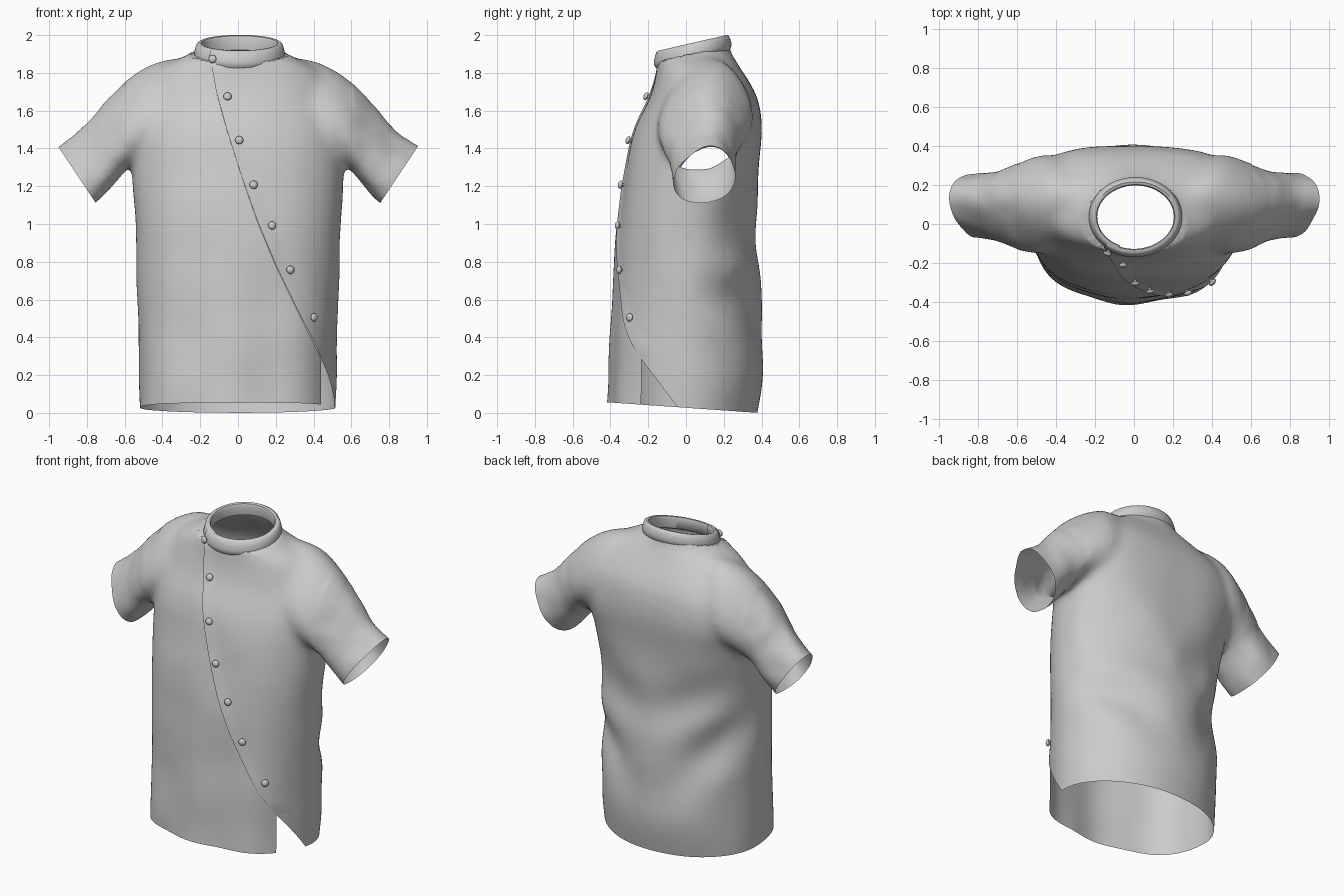
import bpy, bmesh
from math import sin, cos, pi, tau, copysign, exp, sqrt, hypot
from mathutils import Vector, noise

if "Cube" in bpy.data.objects:
    bpy.data.objects.remove(bpy.data.objects["Cube"])

def clamp(t):
    return min(1, max(0, t))

def smooth_rows(rows, steps=6):
    """Catmull-Rom through a table of parameter rows."""
    out = []
    for i in range(len(rows) - 1):
        p = [rows[max(i - 1, 0)], rows[i], rows[i + 1], rows[min(i + 2, len(rows) - 1)]]
        for k in range(steps):
            t = k / steps
            out.append([0.5 * (2 * b + (c - a) * t + (2 * a - 5 * b + 4 * c - d) * t * t
                               + (3 * b - a - 3 * c + d) * t ** 3) for a, b, c, d in zip(*p)])
    return out + [list(rows[-1])]

def loft(bm, rings):
    """Capped skin through closed rings."""
    vs = [[bm.verts.new(p) for p in r] for r in rings]
    n = len(vs[0])
    for a, b in zip(vs, vs[1:]):
        for i in range(n):
            bm.faces.new((a[i], a[(i + 1) % n], b[(i + 1) % n], b[i]))
    bm.faces.new(vs[0][::-1])
    bm.faces.new(vs[-1])

def make_object(name, bm):
    me = bpy.data.meshes.new(name)
    bm.to_mesh(me)
    ob = bpy.data.objects.new(name, me)
    bpy.context.collection.objects.link(ob)
    return ob

def shade(ob, angle=0.8):
    bpy.ops.object.select_all(action='DESELECT')
    ob.select_set(True)
    bpy.context.view_layer.objects.active = ob
    bpy.ops.object.shade_smooth_by_angle(angle=angle)

def bisect(bm, co, no, test=None, clear=False):
    """Cut the faces passing the test; optionally drop the outer side."""
    fs = [f for f in bm.faces if test is None or test(f.calc_center_median())]
    geom = set(fs)
    for f in fs:
        geom.update(f.verts)
        geom.update(f.edges)
    bmesh.ops.bisect_plane(bm, geom=list(geom), dist=1e-5, plane_co=co, plane_no=no, clear_outer=clear)

# Torso solid: z, half width, front y, back y, back squareness
torso = [(-.12, .515, -.415, .35, 2.2), (.25, .525, -.405, .41, 2.0), (.7, .535, -.38, .385, 1.8),
         (1.0, .547, -.365, .375, 1.9), (1.3, .562, -.32, .385, 2.5), (1.5, .56, -.27, .40, 3.1),
         (1.65, .53, -.2, .38, 3.0), (1.75, .49, -.165, .335, 2.6), (1.83, .41, -.152, .285, 2.3),
         (1.89, .29, -.148, .25, 2.1), (1.93, .228, -.148, .23, 2), (2.05, .21, -.148, .215, 2)]
def torso_ring(z, hw, yf, yb, nb):
    pts = []
    for i in range(72):
        c, s = cos(tau * i / 72), sin(tau * i / 72)
        e = 2 / (2.2 if s < 0 else nb)
        pts.append((hw * copysign(abs(c) ** e, c),
                    (yf + yb) / 2 + (yb - yf) / 2 * copysign(abs(s) ** e, s), z))
    return pts

# Sleeve solid: top x, top z, bottom x, bottom z, centre y, half depth
sleeve = [(.24, 1.89, .3, 1.42, .1, .17), (.42, 1.86, .45, 1.36, .11, .245), (.58, 1.765, .57, 1.305, .095, .225),
          (.72, 1.625, .64, 1.235, .095, .185), (.85, 1.485, .715, 1.14, .1, .165), (1.0, 1.39, .81, 1.06, .1, .155)]
def sleeve_ring(side, tx, tz, bx, bz, yc, yr):
    k = .25   # section narrows towards the top
    pts = []
    for i in range(40):
        c, s = cos(tau * i / 40), sin(tau * i / 40)
        pts.append((side * ((tx + bx) / 2 + (tx - bx) / 2 * c), yc + .12 * k * c + yr * (1 - k * c) * s,
                    (tz + bz) / 2 + (tz - bz) / 2 * c))
    return pts

bm = bmesh.new()
loft(bm, [torso_ring(*r) for r in smooth_rows(torso)])
for side in (1, -1):
    loft(bm, [sleeve_ring(side, *r) for r in smooth_rows(sleeve)])
bmesh.ops.recalc_face_normals(bm, faces=bm.faces)
shirt = make_object("shirt_body", bm)
bm.free()

# Fuse torso and sleeves, then relax the joins
mod = shirt.modifiers.new("fuse", 'REMESH')
mod.mode, mod.voxel_size = 'VOXEL', 0.017
bpy.context.view_layer.update()
bm = bmesh.new()
bm.from_object(shirt, bpy.context.evaluated_depsgraph_get())
shirt.modifiers.clear()
for _ in range(16):
    bmesh.ops.smooth_vert(bm, verts=bm.verts, factor=0.5, use_axis_x=True, use_axis_y=True, use_axis_z=True)

# Cloth folds: sagging swags on the back, soft vertical waves at the front hem
bm.normal_update()
moves = []
for v in bm.verts:
    x, y, z = v.co
    d = 0.008 * noise.noise(v.co * 3.5)
    inside = clamp((0.62 - abs(x)) / 0.06)
    if y > 0:
        band = exp(-((z - .72) / .34) ** 2) * clamp((y - .03) / .2) * inside * (.45 + .55 * clamp(abs(x) / .25))
        sag = z - .95 * sqrt((x - .04) ** 2 + .02)
        d += .02 * band * sin(12 * sag + 2.2 + 1.5 * noise.noise(v.co * 2))
    else:
        d += .010 * max(0, 1 - z / 1.3) * cos(16 * x + .6) * inside * clamp(-y / .15)
    if abs(x) > .6:
        d += .007 * noise.noise(v.co * 9)
    moves.append((v, v.normal * d))
for v, m in moves:
    v.co += m

# Open the hem, neck and sleeve ends
bisect(bm, (0, 0, .027), (0, -.07, -1), clear=True)
bisect(bm, (0, 0, 1.897), (0, -.22, 1), lambda c: abs(c.x) < .3, clear=True)
for side in (1, -1):
    bisect(bm, (side * .955, 0, 1.415), (side * .3, 0, -.2),
           lambda c: c.z > 1.0 and c.x * side > .62, clear=True)

# Diagonal front opening
seam = [(-.145, 1.95), (-.14, 1.85), (-.115, 1.7), (-.06, 1.5), (.02, 1.25),
        (.1, 1.02), (.2, .78), (.33, .51), (.44, .29)]
front = lambda c: c.y < -.02
def seam_x(z):
    for (xa, za), (xb, zb) in zip(seam, seam[1:]):
        if zb - 1e-5 <= z <= za + 1e-5:
            return xa + (xb - xa) * (za - z) / (za - zb)
    return 9
for x, z in seam[1:]:
    bisect(bm, (0, 0, z), (0, 0, 1), front)
for (xa, za), (xb, zb) in zip(seam, seam[1:]):
    bisect(bm, (xa, 0, za), (za - zb, 0, xb - xa), lambda c: front(c) and zb < c.z < za)

# Notch at the hem where the wrap-over edge falls away
low = lambda c: c.z < .29 and c.x > .3 and c.y < .1
notch_co, notch_no = Vector((.5, -.24, .29)), Vector((0, .24, .18))
bisect(bm, (.44, 0, 0), (1, 0, 0), low)
bisect(bm, notch_co, notch_no, low)
gone = [f for f in bm.faces if low(f.calc_center_median()) and f.calc_center_median().x > .44
        and (f.calc_center_median() - notch_co).dot(notch_no) < 0]
bmesh.ops.delete(bm, geom=gone, context='FACES')

# Neckline drawn in to meet the collar ellipse
cx, cy, rx, ry = .008, .037, .224, .188
for v in {v for e in bm.edges if e.is_boundary for v in e.verts}:
    if v.co.z > 1.8:
        r = hypot((v.co.x - cx) / rx, (v.co.y - cy) / ry)
        v.co.x, v.co.y = cx + (v.co.x - cx) / r, cy + (v.co.y - cy) / r
        v.co.z = 1.89 + .23 * v.co.y

# Split along the seam and lift the overlapping edge
on_seam = lambda v: v.co.y < 0 and abs(v.co.x - seam_x(v.co.z)) < 2e-4
bmesh.ops.split_edges(bm, edges=[e for e in bm.edges if on_seam(e.verts[0]) and on_seam(e.verts[1])])
bm.normal_update()
lift = []
for v in bm.verts:
    if v.co.y < 0 and .29 < v.co.z < 1.84 and v.link_faces:
        gap = v.co.x - seam_x(v.co.z)
        c = sum((f.calc_center_median() for f in v.link_faces), Vector()) / len(v.link_faces)
        if -.001 < gap < .07 and c.x > seam_x(c.z):
            lift.append((v, v.normal * .008 * (1 - max(gap, 0) / .07) * clamp((v.co.z - .29) / .07)))
for v, m in lift:
    v.co += m
bm.to_mesh(shirt.data)
bm.free()
shade(shirt, 1.0)

# Standing collar band with an overlapping front end
bm = bmesh.new()
profile = [(.004, -.03), (.014, -.014), (.016, .006), (.01, .03), (.003, .05), (-.008, .058),
           (-.022, .056), (-.027, .043), (-.016, -.02)]
rings = []
for i in range(97):
    s = i / 96
    a = -.72 + s * (tau + .3)
    out = .008 * max(0, 1 - s * 5)
    ring = []
    for o, h in profile:
        y = cy - (ry + o + out) * cos(a)
        ring.append((cx + (rx + o + out) * sin(a), y, 1.893 + .23 * y + h))
    rings.append(ring)
loft(bm, rings)
bmesh.ops.recalc_face_normals(bm, faces=bm.faces)
shade(make_object("collar", bm))
bm.free()

# Domed buttons with short shanks, seated on the cloth
for n, (x, z) in enumerate([(-.13, 1.872), (-.057, 1.67), (.005, 1.44), (.08, 1.205),
                            (.178, .99), (.272, .757), (.392, .504)]):
    hit, loc, nor, _ = shirt.ray_cast(Vector((x, -1, z)), Vector((0, 1, 0)))
    if n == 0:
        loc, nor = Vector((x, -.137, z)), Vector((-.4, -1, .1)).normalized()
    bm = bmesh.new()
    for v in bmesh.ops.create_uvsphere(bm, u_segments=20, v_segments=12, radius=.022)["verts"]:
        v.co.z = v.co.z * (.7 if v.co.z > 0 else .35) + .014
    bmesh.ops.create_cone(bm, cap_ends=True, segments=12, radius1=.009, radius2=.009, depth=.024)
    ob = make_object(f"button_{n + 1}", bm)
    bm.free()
    ob.location, ob.rotation_euler = loc, nor.to_track_quat('Z', 'Y').to_euler()
    shade(ob)
